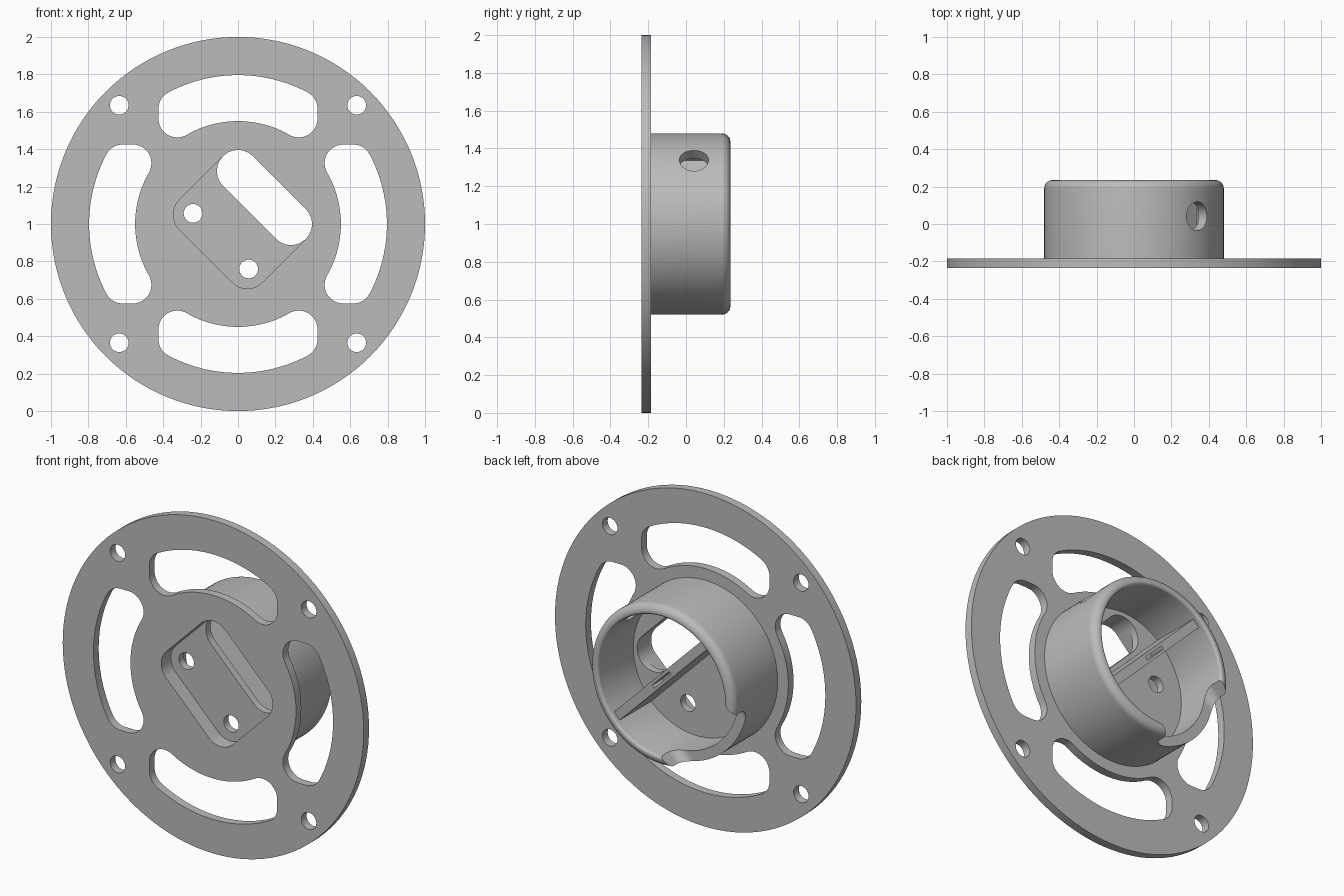
import bpy, bmesh, math
from mathutils import Vector

if "Cube" in bpy.data.objects:
    bpy.data.objects.remove(bpy.data.objects["Cube"])

CENTRE = Vector((0, 0, 1))
X, Y, Z = Vector((1, 0, 0)), Vector((0, 1, 0)), Vector((0, 0, 1))
U = Vector((1, 0, 1)).normalized()    # diagonal the hub is aligned to
V = Vector((1, 0, -1)).normalized()   # across that diagonal

grey = bpy.data.materials.new("plain grey")
grey.diffuse_color = (0.5, 0.5, 0.5, 1)
grey.use_nodes = True
grey.node_tree.nodes["Principled BSDF"].inputs["Base Color"].default_value = grey.diffuse_color


def arc(cx, cy, r, a0, a1, n=12):
    """Points of an arc, angles in degrees."""
    out = []
    for i in range(n + 1):
        a = math.radians(a0 + (a1 - a0) * i / n)
        out.append((cx + r * math.cos(a), cy + r * math.sin(a)))
    return out


def circle(cx, cy, r, n=32):
    return arc(cx, cy, r, 0, 360, n)[:-1]


def round_rect(x0, x1, y0, y1, r):
    """Rounded rectangle given by its corner-arc centres."""
    return (arc(x1, y1, r, 0, 90) + arc(x0, y1, r, 90, 180)
            + arc(x0, y0, r, 180, 270) + arc(x1, y0, r, 270, 360))


def finish(name, bm):
    bmesh.ops.remove_doubles(bm, verts=bm.verts, dist=1e-5)
    bmesh.ops.recalc_face_normals(bm, faces=bm.faces)
    mesh = bpy.data.meshes.new(name)
    bm.to_mesh(mesh)
    bm.free()
    mesh.materials.append(grey)
    ob = bpy.data.objects.new(name, mesh)
    bpy.context.collection.objects.link(ob)
    return ob


def prism(name, pts, h0, h1, a=X, b=Z, h=Y):
    """Extrude a 2D outline in the a-b plane along h."""
    bm = bmesh.new()
    face = bm.faces.new([bm.verts.new(CENTRE + a * p + b * q + h * h0) for p, q in pts])
    res = bmesh.ops.extrude_face_region(bm, geom=[face])
    verts = [g for g in res["geom"] if isinstance(g, bmesh.types.BMVert)]
    bmesh.ops.translate(bm, verts=verts, vec=h * (h1 - h0))
    return finish(name, bm)


def lathe(name, profile, steps=96):
    """Spin a (radius, y) profile round the y axis."""
    bm = bmesh.new()
    verts = [bm.verts.new(CENTRE + X * r + Y * y) for r, y in profile]
    edges = [bm.edges.new(p) for p in zip(verts, verts[1:])]
    bmesh.ops.spin(bm, geom=verts + edges, cent=CENTRE, axis=Y,
                   angle=math.tau, steps=steps, use_merge=True)
    return finish(name, bm)


def combine(target, tool, operation):
    mod = target.modifiers.new(operation, "BOOLEAN")
    mod.operation, mod.solver, mod.object = operation, "EXACT", tool
    bpy.context.view_layer.objects.active = target
    bpy.ops.object.modifier_apply(modifier=mod.name)
    bpy.data.objects.remove(tool, do_unlink=True)


# Round mounting plate
flange = prism("mounting_flange", circle(0, 0, 1, 128), -0.235, -0.185)

# Cup with rounded rim and raised floor
cup = [(0, -0.2), (0.48, -0.2)] + arc(0.435, 0.19, 0.045, 0, 90, 8)
cup += arc(0.435, 0.22, 0.015, 90, 180, 4) + [(0.42, -0.1), (0, -0.1)]
combine(flange, lathe("cup", cup), "UNION")

# Divider wall across the cup
divider = prism("divider", [(0.005, -0.432), (0.06, -0.432), (0.06, 0.432), (0.005, 0.432)],
                -0.12, 0.2, U, V, Y)
combine(flange, divider, "UNION")

cuts = []

# Four curved windows in the plate
R_IN, R_OUT, FILLET, HALF = 0.55, 0.796, 0.1, 0.425
cx = HALF - FILLET
lo = math.sqrt((R_IN + FILLET) ** 2 - cx ** 2)
hi = math.sqrt((R_OUT - FILLET) ** 2 - cx ** 2)
a_lo, a_hi = math.degrees(math.atan2(lo, cx)), math.degrees(math.atan2(hi, cx))
side = arc(cx, lo, FILLET, a_lo + 180, 360) + arc(cx, hi, FILLET, 0, a_hi)
window = side + arc(0, 0, R_OUT, a_hi, 180 - a_hi, 24)[1:-1]
window += [(-p, q) for p, q in reversed(side)]
window += arc(0, 0, R_IN, 180 - a_lo, a_lo, 24)[1:-1]
for a, b in ((X, Z), (Z, -X), (-X, -Z), (-Z, X)):
    cuts.append(prism("window_cut", window, -0.4, 0.0, a, b, Y))

# Four bolt holes
for sx in (-1, 1):
    for sz in (-1, 1):
        cuts.append(prism("bolt_cut", circle(0.635 * sx, 0.635 * sz, 0.05), -0.4, 0))

# Front pocket, cable slot and two screw holes
cuts.append(prism("pocket_cut", round_rect(-0.13, 0.2, -0.2, 0.2, 0.112), -0.4, -0.145, U, V, Y))
slot = arc(0.2, 0.2, 0.1125, 0, 180, 24) + arc(0.2, -0.2, 0.1125, 180, 360, 24)
cuts.append(prism("slot_cut", slot, -0.41, 0.0, U, V, Y))
for s in (-1, 1):
    cuts.append(prism("screw_cut", circle(-0.13, 0.21 * s, 0.05), -0.4, 0.0, U, V, Y))

# Radial hole in the cup wall, and a narrow nut slot in the divider
cuts.append(prism("radial_cut", circle(0, 0.042, 0.077), 0.3, 0.6, V, Y, U))
cuts.append(prism("nut_cut", [(0.022, -0.08), (0.042, -0.08), (0.042, 0.08), (0.022, 0.08)],
                  0.1, 0.3, U, V, Y))

# Rounded notch in the rim opposite the radial hole
cuts.append(prism("notch_cut", round_rect(-0.24, 0.24, 0.16, 0.4, 0.06), 0.25, 0.6, V, Y, -U))

for cut in cuts:
    combine(flange, cut, "DIFFERENCE")

# Smooth curved walls, keep edges crisp
bpy.ops.object.select_all(action="DESELECT")
flange.select_set(True)
bpy.context.view_layer.objects.active = flange
bpy.ops.object.shade_smooth_by_angle(angle=math.radians(30))
